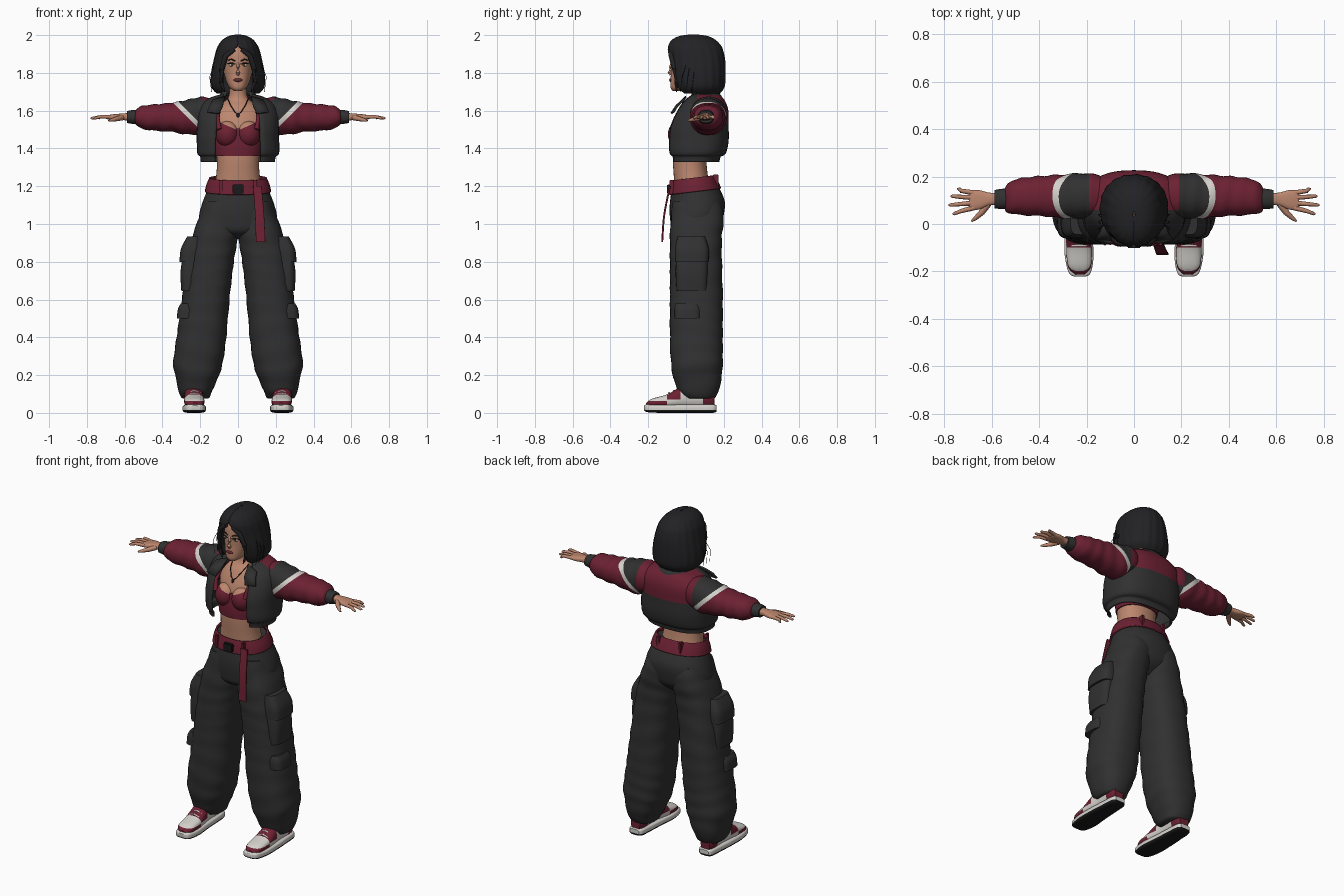
import bpy
import bmesh
from math import sin, cos, asin, pi, copysign, radians
from mathutils import Vector, Matrix

cube = bpy.data.objects.get("Cube")
if cube:
    bpy.data.objects.remove(cube, do_unlink=True)


def material(name, r, g, b):
    mat = bpy.data.materials.new(name)
    mat.use_nodes = True
    mat.diffuse_color = (r, g, b, 1)
    shader = mat.node_tree.nodes["Principled BSDF"]
    shader.inputs["Base Color"].default_value = (r, g, b, 1)
    shader.inputs["Roughness"].default_value = 0.8
    return mat


SKIN = material("warm skin", .50, .24, .155)
CRIMSON = material("crimson cloth", .15, .015, .032)
CHARCOAL = material("charcoal cloth", .03, .03, .031)
HAIR = material("black hair", .016, .016, .018)
WHITE = material("off white", .66, .64, .60)
BLACK = material("black rubber", .010, .010, .011)
LIPS = material("dark lips", .13, .025, .03)
IRIS = material("amber iris", .16, .07, .02)
made = []


def finish(name, bm, mats, rule=None, cuts=(), mirror=False, thick=0):
    """Cut colour borders, colour faces by rule, and add modifiers."""
    for point, normal in cuts:
        bmesh.ops.bisect_plane(bm, geom=bm.verts[:] + bm.edges[:] + bm.faces[:],
                               dist=1e-5, plane_co=point, plane_no=normal)
    bmesh.ops.recalc_face_normals(bm, faces=bm.faces[:])
    if rule:
        for face in bm.faces:
            face.material_index = rule(face.calc_center_median())
    mesh = bpy.data.meshes.new(name)
    bm.to_mesh(mesh)
    bm.free()
    for mat in mats:
        mesh.materials.append(mat)
    obj = bpy.data.objects.new(name, mesh)
    bpy.context.collection.objects.link(obj)
    if thick:
        solid = obj.modifiers.new("thickness", 'SOLIDIFY')
        solid.thickness, solid.offset = thick, 0
    if mirror:
        obj.modifiers.new("mirror", 'MIRROR').use_mirror_merge = False
    made.append(obj)
    return obj


def bridge(rings, closed=True, caps=True):
    """Join rings of points into a skin."""
    bm = bmesh.new()
    rows = [[bm.verts.new(p) for p in ring] for ring in rings]
    count = len(rows[0])
    for low, high in zip(rows, rows[1:]):
        for i in range(count if closed else count - 1):
            j = (i + 1) % count
            bm.faces.new((low[i], low[j], high[j], high[i]))
    if closed and caps:
        bm.faces.new(rows[0])
        bm.faces.new(rows[-1])
    return bm


def smooth_rows(keys, steps):
    """Catmull-Rom interpolation between the key sections."""
    keys = [Vector(k) for k in keys]
    out = []
    for i in range(len(keys) - 1):
        a, b = keys[max(i - 1, 0)], keys[i]
        c, d = keys[i + 1], keys[min(i + 2, len(keys) - 1)]
        for s in range(steps):
            t = s / steps
            out.append(b + (c - a) * (t / 2) + (a * 2 - b * 5 + c * 4 - d) * (t * t / 2)
                       + (b * 3 - a - c * 3 + d) * (t ** 3 / 2))
    return out + [keys[-1]]


def loft(name, keys, mats, axis="z", sides=36, steps=5, power=2.2, fold=0, pitch=45,
         strands=0, tilt=0, gap=False, caps=True, **options):
    """Rounded sections (position, low a, high a, low b, high b[, front gap])."""
    rings = []
    for row in smooth_rows(keys, steps):
        t, a0, a1, b0, b1 = row[:5]
        am, ar, bm_, br = (a0 + a1) / 2, (a1 - a0) / 2, (b0 + b1) / 2, (b1 - b0) / 2
        start = asin(min(1, max(0, row[5]) / ar) ** (power / 2)) if gap else 0
        ring = []
        for i in range(sides + (1 if gap else 0)):
            angle = start + (2 * pi - 2 * start) * i / sides
            swell = 1 + fold * sin(pitch * t + 2 * sin(angle + t * 9)) + strands * sin(19 * angle)
            a, b = [copysign(abs(v) ** (2 / power), v) * swell for v in (sin(angle), -cos(angle))]
            a, b = am + ar * a, bm_ + br * b
            ring.append({"x": (t, a, b), "y": (a, t, b), "z": (a, b, t + tilt * (b - .04))}[axis])
        rings.append(ring)
    return finish(name, bridge(rings, not gap, caps), mats, **options)


def centred(rows):
    """Expand (height, half width, front, back, ...) rows about the middle."""
    return [(r[0], -r[1], r[1], *r[2:]) for r in rows]


def tube(name, points, radii, mat, sides=10, **options):
    points = [Vector(p) for p in points]
    rings = []
    for i, p in enumerate(points):
        aim = points[min(i + 1, len(points) - 1)] - points[max(i - 1, 0)]
        turn = aim.to_track_quat('Z', 'Y')
        rings.append([p + turn @ Vector((cos(2 * pi * k / sides), sin(2 * pi * k / sides), 0)) * radii[i]
                      for k in range(sides)])
    return finish(name, bridge(rings), [mat], **options)


def ellipsoid(name, centre, size, mats, **options):
    bm = bmesh.new()
    bmesh.ops.create_uvsphere(bm, u_segments=24, v_segments=14, radius=1,
                              matrix=Matrix.Translation(centre) @ Matrix.Diagonal((*size, 1)))
    return finish(name, bm, mats, **options)


def box(name, centre, size, mat, **options):
    bm = bmesh.new()
    bmesh.ops.create_cube(bm, size=1, matrix=Matrix.Translation(centre) @ Matrix.Diagonal((*size, 1)))
    bmesh.ops.bevel(bm, geom=bm.edges[:], offset=min(size) * .2, segments=2, affect='EDGES')
    return finish(name, bm, [mat], **options)


# Torso, bust and cropped top
loft("torso", centred([(1.18, .13, -.06, .13), (1.26, .115, -.065, .115), (1.34, .112, -.07, .11),
     (1.42, .122, -.068, .13), (1.5, .13, -.06, .15), (1.56, .14, -.042, .16), (1.62, .12, -.01, .155),
     (1.655, .065, .02, .145), (1.69, .046, .03, .125), (1.77, .045, .025, .12)]), [SKIN])
loft("crop_top", centred([(1.36, .12, -.077, .12), (1.42, .13, -.078, .137), (1.505, .136, -.068, .155)]),
     [CRIMSON])
neckline = Vector((-.45, 0, 1))
ellipsoid("bust", (.056, -.034, 1.475), (.062, .062, .07), [CRIMSON, SKIN], mirror=True,
          cuts=[((0, 0, 1.495), neckline)],
          rule=lambda c: int((c - Vector((0, 0, 1.495))).dot(neckline) > 0))
tube("top_strap", [(.1, -.075, 1.5), (.108, -.055, 1.56), (.1, -.015, 1.62), (.09, .06, 1.655)],
     [.014, .011, .01, .01], CRIMSON, mirror=True)
tube("necklace", [(.055, .03, 1.665), (.04, -.016, 1.63), (.018, -.04, 1.595), (0, -.05, 1.58)],
     [.0025] * 4, BLACK, mirror=True)
ellipsoid("pendant", (0, -.052, 1.575), (.008, .005, .011), [BLACK])

# Head and face
loft("head", centred([(1.704, .018, -.07, -.02), (1.72, .043, -.081, .04), (1.75, .06, -.083, .09),
     (1.8, .074, -.08, .13), (1.86, .081, -.08, .15), (1.92, .077, -.07, .15), (1.97, .045, -.02, .1)]), [SKIN])
tube("nose", [(0, -.074, 1.86), (0, -.082, 1.83), (0, -.087, 1.803), (0, -.08, 1.79)],
     [.006, .008, .011, .007], SKIN)
ellipsoid("lips", (0, -.081, 1.762), (.023, .008, .0095), [LIPS])
ellipsoid("eye", (.033, -.07, 1.842), (.016, .006, .008), [WHITE], mirror=True)
ellipsoid("iris", (.032, -.0745, 1.842), (.0065, .004, .007), [IRIS], mirror=True)
for part, height, lift in (("upper_lash", 1.849, .003), ("brow", 1.867, .005)):
    tube(part, [(.014, -.078, height - lift), (.034, -.077, height + lift), (.056, -.066, height)],
         [.003, .004, .002], HAIR, mirror=True)

# Bobbed hair with face-framing locks and flyaway strands
loft("bob_hair", centred([(1.695, .108, -.04, .175, .085), (1.73, .135, -.062, .198, .082),
     (1.8, .135, -.08, .203, .078), (1.87, .121, -.086, .2, .07), (1.915, .11, -.09, .19, .035),
     (1.94, .1, -.088, .18, .004), (1.97, .078, -.07, .152, 0), (1.99, .045, -.03, .11, 0),
     (1.998, .004, .03, .05, 0)]), [HAIR], sides=76, gap=True, strands=.012, thick=.012)
tube("front_lock", [(.02, -.085, 1.925), (.065, -.078, 1.89), (.085, -.06, 1.82), (.09, -.05, 1.75),
     (.07, -.05, 1.7)], [.012, .014, .014, .012, .003], HAIR, mirror=True)
for i in range(3):
    tube("flyaway_strand", [(.125, .02 * i, 1.84), (.15, .03 * i - .02, 1.78), (.14, .03 * i - .03, 1.7)],
         [.0015] * 3, HAIR, sides=5, mirror=True)

# Open bomber jacket with a coloured back yoke
loft("jacket_body", centred([(1.33, .19, -.078, .172, .12), (1.36, .195, -.084, .18, .12),
     (1.375, .21, -.097, .205, .12), (1.43, .213, -.1, .218, .118), (1.5, .212, -.094, .22, .115),
     (1.58, .207, -.062, .22, .11), (1.63, .19, -.032, .21, .105), (1.665, .14, .0, .19, .09),
     (1.68, .09, .02, .165, .07)]), [CHARCOAL, CRIMSON], gap=True, power=2.5, thick=.012, fold=.006,
     cuts=[((0, 0, 1.53), (0, 0, 1)), ((0, .06, 0), (0, 1, 0))],
     rule=lambda c: int(c.z > 1.53 and c.y > .06))
loft("jacket_collar", centred([(1.635, .135, -.03, .205, .085), (1.668, .105, .0, .19, .07),
     (1.697, .078, .025, .165, .055), (1.68, .068, .03, .155, .05)]), [CHARCOAL], gap=True, thick=.008)
flap = bridge([[(.07, -.0, 1.675), (.135, -.012, 1.655)], [(.08, -.052, 1.625), (.15, -.045, 1.625)],
               [(.1, -.078, 1.585), (.165, -.066, 1.592)]], closed=False)
finish("collar_flap", flap, [CHARCOAL], thick=.009, mirror=True)

# Sleeves in three colours, with ribbed cuffs
slant = Vector((1, 0, -1))


def sleeve_colour(c):
    along = c.x - (c.z - 1.6)
    if c.x < .19:
        return 2 if c.z > 1.53 and c.y > .06 else 0
    return 0 if along < .268 else 1 if along < .302 else 2


loft("sleeve", [(.13, .035, .2, 1.51, 1.665), (.2, .025, .214, 1.475, 1.672), (.28, .022, .21, 1.475, 1.655),
     (.35, .03, .205, 1.488, 1.642), (.42, .035, .2, 1.492, 1.635), (.5, .04, .188, 1.502, 1.627),
     (.535, .05, .165, 1.52, 1.61), (.545, .065, .145, 1.535, 1.595)], [CHARCOAL, WHITE, CRIMSON],
     axis="x", fold=.03, pitch=85, mirror=True, rule=sleeve_colour,
     cuts=[((.268, 0, 1.6), slant), ((.302, 0, 1.6), slant), ((.19, 0, 0), (1, 0, 0)),
           ((0, 0, 1.53), (0, 0, 1)), ((0, .06, 0), (0, 1, 0))])
loft("sleeve_cuff", [(.53, .062, .15, 1.527, 1.605), (.56, .063, .148, 1.53, 1.603),
     (.588, .066, .143, 1.535, 1.598)], [CHARCOAL], axis="x", mirror=True)

# Hands with spread fingers
loft("palm", [(.57, .078, .132, 1.545, 1.588), (.61, .078, .132, 1.55, 1.585), (.65, .062, .142, 1.55, 1.582),
     (.685, .058, .142, 1.553, 1.577), (.695, .066, .135, 1.557, 1.573)], [SKIN], axis="x", power=2.6, mirror=True)
for knuckle, tip_x, tip_y in ((.131, .745, .148), (.111, .773, .117), (.089, .782, .08), (.068, .765, .043)):
    bend = (knuckle * .45 + tip_y * .55)
    tube("finger", [(.675, knuckle, 1.566), (.73, bend, 1.568), (tip_x - .008, tip_y, 1.56), (tip_x, tip_y, 1.559)],
         [.011, .009, .007, .003], SKIN, mirror=True)
tube("thumb", [(.615, .085, 1.563), (.64, .05, 1.557), (.668, .024, 1.55), (.685, .012, 1.547)],
     [.015, .013, .009, .004], SKIN, mirror=True)

# Baggy trousers
loft("trouser_hips", centred([(.925, .06, .0, .12), (.97, .18, -.068, .18), (1.03, .206, -.083, .2),
     (1.1, .192, -.087, .205), (1.17, .166, -.08, .178), (1.225, .148, -.07, .15)]), [CHARCOAL], tilt=.12)
loft("trouser_leg", [(.075, .16, .29, .0, .145), (.085, .148, .302, -.015, .158), (.12, .135, .315, -.045, .175),
     (.2, .1, .333, -.07, .19), (.27, .08, .343, -.08, .195), (.4, .062, .325, -.085, .195),
     (.6, .045, .297, -.085, .195), (.8, .022, .27, -.085, .19), (.93, .0, .243, -.085, .19),
     (1.03, -.01, .208, -.08, .2), (1.12, -.01, .175, -.07, .185)], [CHARCOAL],
     power=2.4, steps=7, fold=.014, pitch=60, mirror=True)

# Cargo pockets and their flaps
for part, rows in (
        ("cargo_pocket", [(.645, .2, .3, -.05, .112), (.75, .2, .304, -.055, .115), (.86, .2, .285, -.05, .115)]),
        ("cargo_flap", [(.8, .19, .31, -.058, .12), (.87, .19, .302, -.058, .12), (.935, .19, .268, -.045, .1)]),
        ("lower_flap", [(.5, .2, .324, -.062, .08), (.55, .2, .318, -.062, .08), (.58, .2, .302, -.055, .07)])):
    loft(part, rows, [CHARCOAL], power=3.4, mirror=True)

# Belt, buckle, loops and hanging strap
loft("belt", centred([(1.17, .171, -.087, .182), (1.205, .163, -.081, .168), (1.243, .148, -.072, .15)]),
     [CRIMSON], tilt=.12, caps=False, thick=.01)
box("belt_buckle", (0, -.09, 1.185), (.06, .022, .05), BLACK)
box("front_belt_loop", (.09, -.076, 1.195), (.016, .022, .075), CRIMSON, mirror=True)
box("back_belt_loop", (.075, .157, 1.225), (.018, .03, .075), CRIMSON, mirror=True)
loft("hanging_strap", [(.905, .095, .145, -.131, -.121), (1.05, .09, .138, -.12, -.11),
     (1.2, .08, .125, -.09, -.08)], [CRIMSON], power=8)


# Sneakers
def shoe_colour(c):
    if c.y < -.1:
        return 0 if c.z > .064 else 1
    if c.y < -.03:
        return 1 if c.z > .07 else 0
    return 1 if c.y > .09 else 0


loft("shoe_sole", [(-.222, .205, .25, .015, .038), (-.205, .182, .275, .004, .045), (-.13, .17, .292, 0, .045),
     (-.03, .178, .292, 0, .045), (.07, .184, .286, 0, .045), (.14, .19, .28, 0, .045),
     (.162, .205, .265, .006, .04)], [BLACK, WHITE], axis="y", power=4, mirror=True,
     cuts=[((0, 0, .016), (0, 0, 1))], rule=lambda c: int(c.z > .016))
loft("shoe_upper", [(-.212, .208, .248, .03, .052), (-.18, .182, .278, .028, .075), (-.1, .178, .285, .026, .098),
     (-.04, .184, .285, .026, .132), (.02, .19, .28, .026, .158), (.12, .19, .28, .026, .158),
     (.152, .205, .265, .03, .12)], [WHITE, CRIMSON], axis="y", power=2.5, mirror=True, rule=shoe_colour,
     cuts=[((0, y, 0), (0, 1, 0)) for y in (-.1, -.03, .09)] + [((0, 0, z), (0, 0, 1)) for z in (.064, .07)])
for i in range(3):
    y, z = -.09 + .025 * i, .105 + .012 * i
    tube("shoe_lace", [(.2, y, z - .012), (.232, y, z), (.264, y, z - .012)], [.005] * 3, WHITE, mirror=True)

# Smooth shading with kept sharp edges
bpy.ops.object.select_all(action='DESELECT')
for obj in made:
    obj.select_set(True)
bpy.context.view_layer.objects.active = made[0]
bpy.ops.object.shade_smooth_by_angle(angle=radians(42))
